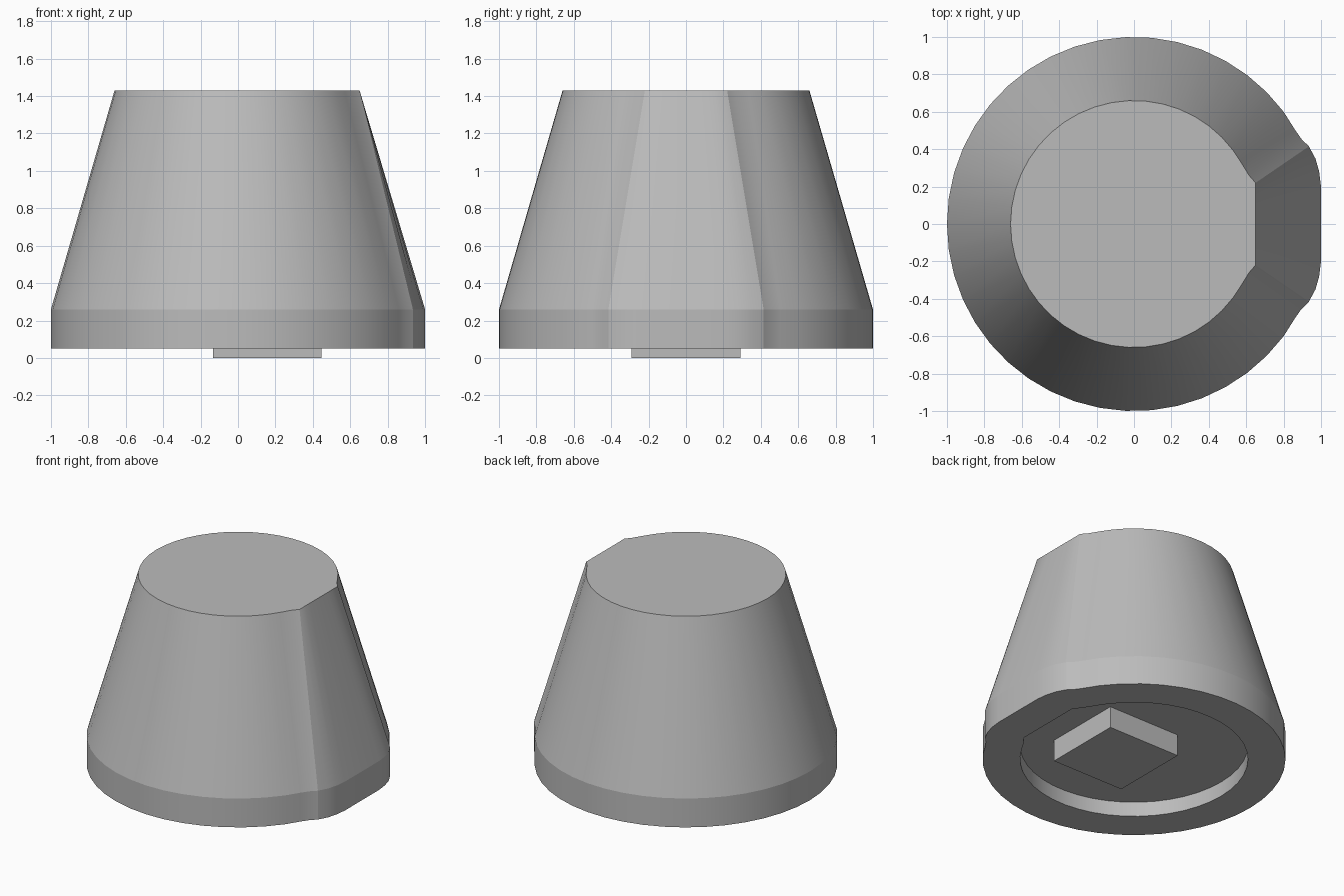
import bpy
import bmesh
import math

cube = bpy.data.objects.get("Cube")
if cube:
    bpy.data.objects.remove(cube)

grey = bpy.data.materials.new("plain grey")
grey.use_nodes = True
grey.diffuse_color = (0.5, 0.5, 0.5, 1)
grey.node_tree.nodes["Principled BSDF"].inputs["Base Color"].default_value = (0.5, 0.5, 0.5, 1)


def outline(half_flat, radius, steps=18):
    """Round outline with a flat on +x: the given flat half, an arc, then its mirror."""
    start = math.atan2(0.6, 0.8)
    half = list(half_flat)
    for i in range(steps + 1):
        a = start + (math.pi - start) * i / steps
        half.append((radius * math.cos(a), radius * math.sin(a)))
    return half + [(x, -y) for x, y in reversed(half[1:-1])]


def add_object(name, bm):
    bmesh.ops.recalc_face_normals(bm, faces=bm.faces)
    mesh = bpy.data.meshes.new(name)
    bm.to_mesh(mesh)
    bm.free()
    mesh.materials.append(grey)
    obj = bpy.data.objects.new(name, mesh)
    bpy.context.collection.objects.link(obj)
    return obj


# Outlines at the base and at the top, point for point
base = outline([(1, 0), (1, 0.2), (0.99, 0.28), (0.97, 0.35), (0.935, 0.415),
                (0.895, 0.455), (0.86, 0.505)], 1.0)
crown = outline([(0.65, 0), (0.65, 0.1), (0.65, 0.15), (0.65, 0.19), (0.65, 0.22),
                 (0.615, 0.26), (0.57, 0.333)], 0.66)
recess = [(x * 1.14, y * 1.14) for x, y in crown]

# Tapered body with a straight foot and a shallow recess underneath
RECESS_Z = 0.157
bm = bmesh.new()
rings = [[bm.verts.new((x, y, z)) for x, y in shape]
         for shape, z in ((crown, 1.43), (base, 0.26), (base, 0.05),
                          (recess, 0.05), (recess, RECESS_Z))]
for upper, lower in zip(rings, rings[1:]):
    for i in range(len(upper)):
        j = (i + 1) % len(upper)
        bm.faces.new((upper[i], lower[i], lower[j], upper[j]))
bm.faces.new(rings[0])
bm.faces.new(rings[-1])
body = add_object("knob_body", bm)
bpy.ops.object.select_all(action="DESELECT")
body.select_set(True)
bpy.context.view_layer.objects.active = body
bpy.ops.object.shade_smooth_by_angle(angle=math.radians(15))

# Square boss standing out of the recess
bm = bmesh.new()
bmesh.ops.create_cube(bm, size=1)
boss_top = RECESS_Z + 0.02
for v in bm.verts:
    v.co = (v.co.x * 0.58 + 0.157, v.co.y * 0.58, (v.co.z + 0.5) * boss_top)
add_object("square_boss", bm)
